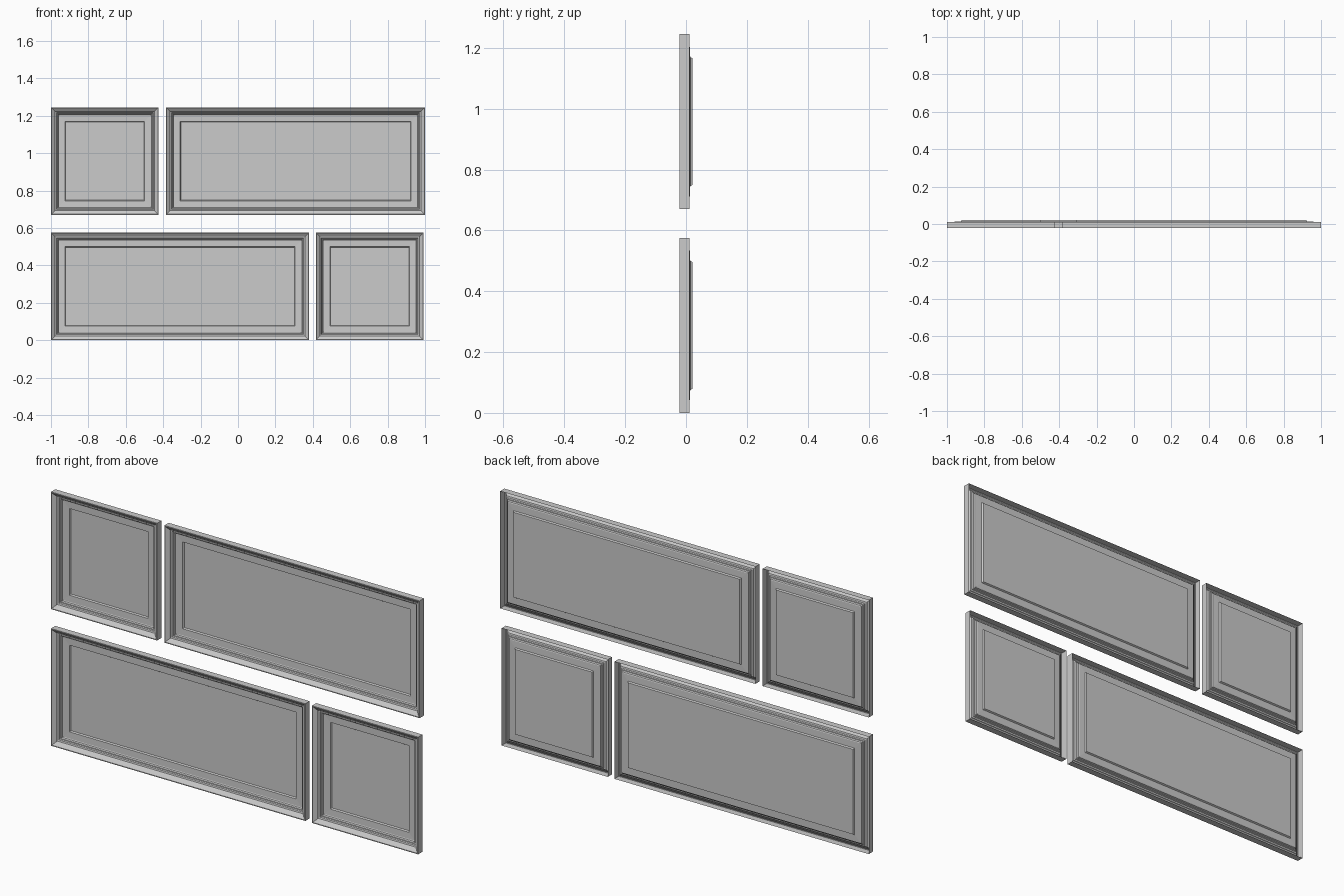
import bpy, bmesh

if "Cube" in bpy.data.objects:
    bpy.data.objects.remove(bpy.data.objects["Cube"])

# Moulding section: (inset from outer edge, depth y), from rear lip to centre field
PROFILE = [
    (0.000, 0.012), (0.000, -0.021), (0.004, -0.021), (0.020, -0.009),
    (0.022, -0.004), (0.029, -0.002), (0.032, 0.003), (0.036, 0.004),
    (0.039, 0.011), (0.043, 0.013), (0.075, 0.014), (0.079, 0.021),
]


def wall_panel(name, x0, x1, z0, z1):
    bm = bmesh.new()
    rings = []
    for d, y in PROFILE:
        corners = [(x0 + d, z0 + d), (x1 - d, z0 + d), (x1 - d, z1 - d), (x0 + d, z1 - d)]
        rings.append([bm.verts.new((x, y, z)) for x, z in corners])
    # Mitred moulding strips
    for a, b in zip(rings, rings[1:]):
        for i in range(4):
            j = (i + 1) % 4
            bm.faces.new((a[i], a[j], b[j], b[i]))
    # Centre field
    bm.faces.new(rings[-1])
    mesh = bpy.data.meshes.new(name)
    bm.to_mesh(mesh)
    bm.free()
    obj = bpy.data.objects.new(name, mesh)
    bpy.context.collection.objects.link(obj)
    return obj


# Upper row: square then long panel
wall_panel("upper_square_panel", -1.0, -0.424, 0.67, 1.245)
wall_panel("upper_long_panel", -0.385, 1.0, 0.67, 1.245)

# Lower row: the same pair turned half round
wall_panel("lower_long_panel", -1.0, 0.38, 0.0, 0.575)
wall_panel("lower_square_panel", 0.416, 0.992, 0.0, 0.575)
